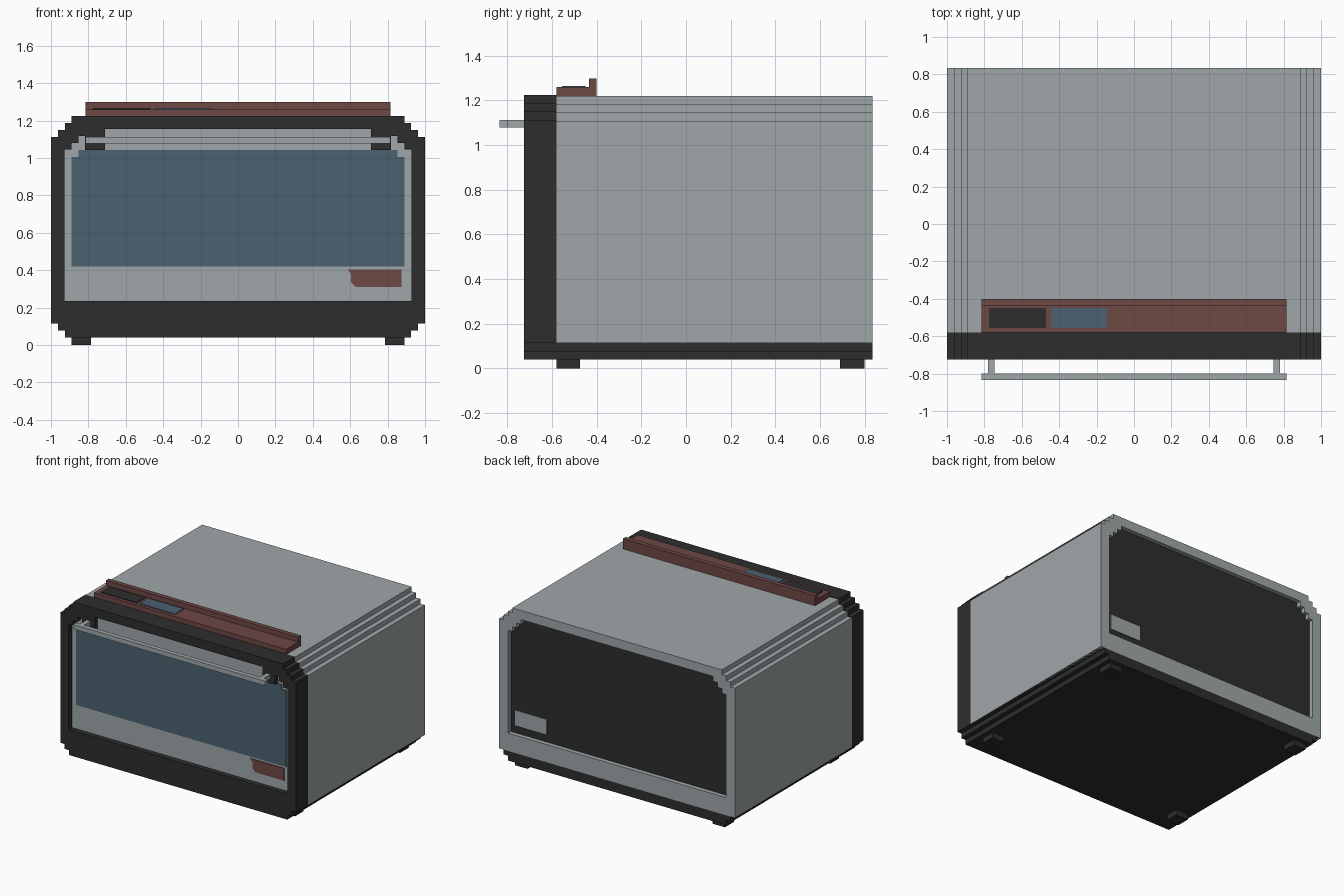
import bpy, bmesh

if "Cube" in bpy.data.objects:
    bpy.data.objects.remove(bpy.data.objects["Cube"])


def material(name, rgb):
    m = bpy.data.materials.new(name)
    m.diffuse_color = (*rgb, 1)
    m.use_nodes = True
    m.node_tree.nodes["Principled BSDF"].inputs["Base Color"].default_value = m.diffuse_color
    return m


GREY = material("steel_grey", (0.35, 0.39, 0.40))
DARK = material("charcoal", (0.027, 0.027, 0.027))
BLUE = material("glass_blue", (0.069, 0.119, 0.160))
RED = material("dull_red", (0.155, 0.065, 0.060))
S = 0.037  # size of one corner step


def stepped(w, z0, z1, bottom, top):
    """Right half of a stair-cornered outline, mirrored to a closed loop."""
    half = []
    for i in range(bottom, 0, -1):
        x = w - i * S
        z = z0 + (bottom - i) * S
        half += [(x, z), (x, z + S)]
        half[-1] = (x + 0.0, z)
        half.append((x, z + S))
        half.pop(-2)
    half.append((w, z0 + bottom * S))
    for i in range(top):
        half += [(w - i * S, z1 - (top - i) * S), (w - (i + 1) * S, z1 - (top - i) * S)]
    half.append((w - top * S, z1))
    clean = []
    for p in half:
        if not clean or abs(p[0] - clean[-1][0]) + abs(p[1] - clean[-1][1]) > 1e-5:
            clean.append(p)
    return clean + [(-x, z) for x, z in reversed(clean)]


def prism(name, loops, y0, y1, mat):
    """Extrude an outline (with optional hole loops) from y0 to y1."""
    bm = bmesh.new()
    edges = []
    for loop in loops:
        vs = [bm.verts.new((x, y0, z)) for x, z in loop]
        edges += [bm.edges.new((vs[i - 1], vs[i])) for i in range(len(vs))]
    if len(loops) == 1:
        bm.faces.new(vs)
    else:
        bmesh.ops.triangle_fill(bm, edges=edges, use_beauty=True, use_dissolve=False)
    out = bmesh.ops.extrude_face_region(bm, geom=bm.faces[:], use_keep_orig=True)
    moved = [g for g in out["geom"] if isinstance(g, bmesh.types.BMVert)]
    bmesh.ops.translate(bm, verts=moved, vec=(0, y1 - y0, 0))
    bmesh.ops.recalc_face_normals(bm, faces=bm.faces[:])
    return finish(name, bm, mat)


def finish(name, bm, mat):
    me = bpy.data.meshes.new(name)
    bm.to_mesh(me)
    bm.free()
    me.materials.append(mat)
    ob = bpy.data.objects.new(name, me)
    bpy.context.collection.objects.link(ob)
    return ob


def box(name, x0, x1, y0, y1, z0, z1, mat):
    bm = bmesh.new()
    bmesh.ops.create_cube(bm, size=1)
    for v in bm.verts:
        v.co = ((x0 + x1) / 2 + v.co.x * (x1 - x0),
                (y0 + y1) / 2 + v.co.y * (y1 - y0),
                (z0 + z1) / 2 + v.co.z * (z1 - z0))
    return finish(name, bm, mat)


# Outlines shared by the casing parts
outer = stepped(1.0, 0.04, 1.224, 2, 3)
shell = stepped(1.0, 0.114, 1.22, 0, 3)
base = stepped(1.0, 0.04, 0.114, 2, 0)
opening = stepped(0.928, 0.235, 1.155, 0, 3)
back_opening = stepped(0.925, 0.25, 1.15, 0, 3)

# Casing
prism("front_frame", [outer, opening], -0.725, -0.58, DARK)
prism("body_shell", [shell], -0.58, 0.795, GREY)
prism("back_rim", [shell, back_opening], 0.795, 0.835, GREY)
prism("base_tray", [base], -0.58, 0.835, DARK)
prism("back_panel", [back_opening], 0.795, 0.801, DARK)
box("back_plate", 0.62, 0.885, 0.801, 0.806, 0.31, 0.425, GREY)

# Door with window and badge
prism("door_panel", [opening], -0.685, -0.58, GREY)
prism("door_window", [stepped(0.89, 0.42, 1.043, 0, 1)], -0.69, -0.685, BLUE)
badge = [(0.585, 0.405), (0.875, 0.405), (0.875, 0.31), (0.63, 0.31), (0.605, 0.335), (0.605, 0.38)]
prism("door_badge", [badge], -0.69, -0.685, RED)

# Handle, its posts and mounts
box("handle_bar", -0.815, 0.815, -0.835, -0.80, 1.078, 1.113, GREY)
for side, s in (("left", -1), ("right", 1)):
    a, b = sorted((s * 0.71, s * 0.817))
    box("handle_mount_" + side, a, b, -0.72, -0.685, 1.043, 1.155, DARK)
    a, b = sorted((s * 0.745, s * 0.78))
    box("handle_post_" + side, a, b, -0.80, -0.72, 1.078, 1.113, GREY)
    # Feet
    a, b = sorted((s * 0.785, s * 0.89))
    box("front_foot_" + side, a, b, -0.58, -0.475, 0, 0.04, DARK)
    box("back_foot_" + side, a, b, 0.69, 0.80, 0, 0.04, DARK)

# Control strip on top
box("control_strip", -0.815, 0.815, -0.58, -0.40, 1.22, 1.26, RED)
box("control_rail", -0.815, 0.815, -0.435, -0.40, 1.26, 1.298, RED)
box("control_pad_dark", -0.775, -0.47, -0.555, -0.45, 1.26, 1.266, DARK)
box("control_pad_blue", -0.445, -0.145, -0.555, -0.45, 1.26, 1.266, BLUE)
